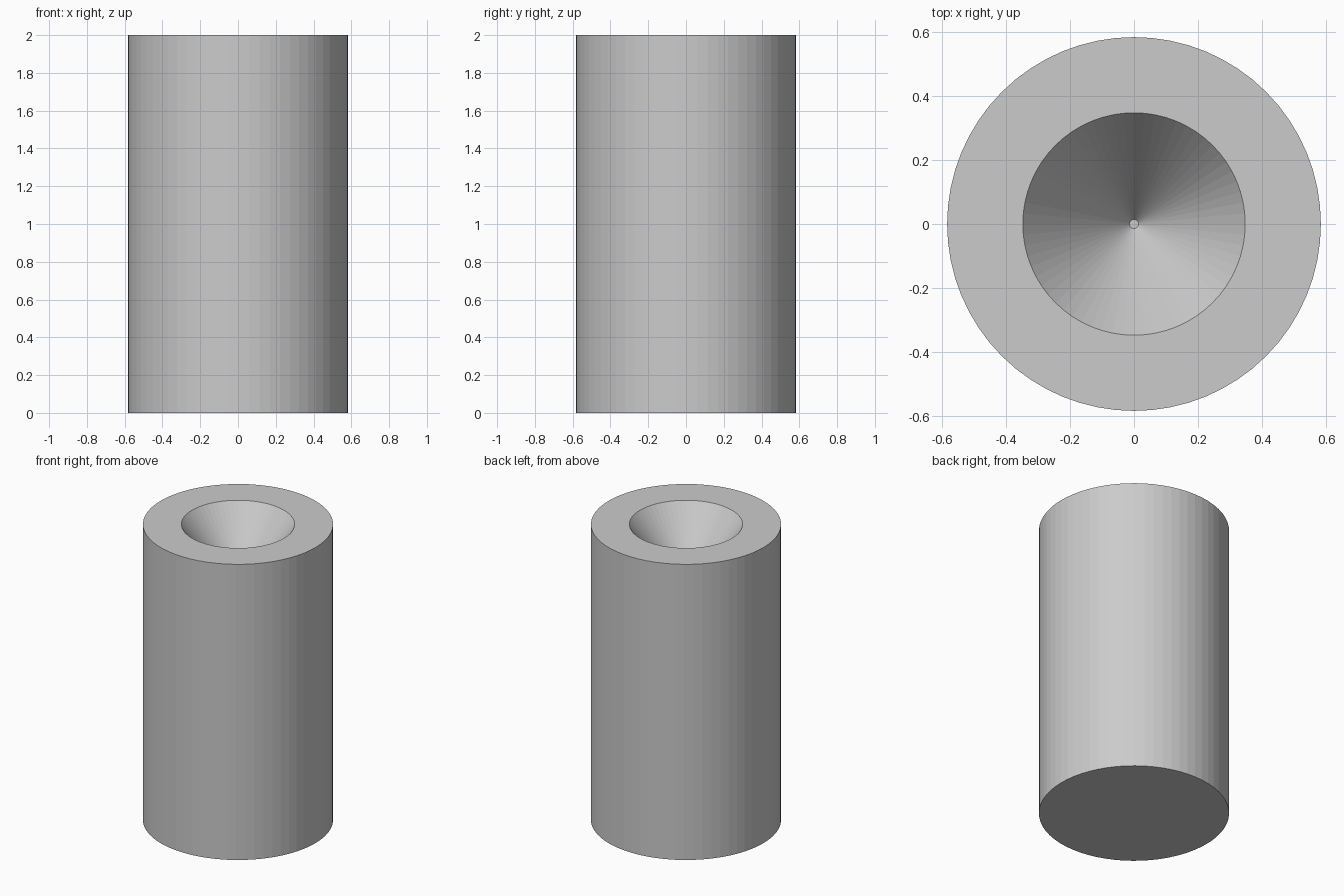
import bpy, bmesh
from math import cos, sin, pi

if "Cube" in bpy.data.objects:
    bpy.data.objects.remove(bpy.data.objects["Cube"])

SEGMENTS = 64

# Profile (radius, height): outer wall, flat rim, conical recess with tiny flat tip
PROFILE = [(0.583, 0.0), (0.583, 2.0), (0.347, 2.0), (0.014, 1.57)]

bm = bmesh.new()
rings = [[bm.verts.new((r * cos(2 * pi * i / SEGMENTS), r * sin(2 * pi * i / SEGMENTS), z))
          for i in range(SEGMENTS)] for r, z in PROFILE]

# Walls between neighbouring rings
for low, high in zip(rings, rings[1:]):
    for i in range(SEGMENTS):
        j = (i + 1) % SEGMENTS
        bm.faces.new((low[i], low[j], high[j], high[i]))

# Closed underside and recess tip
bm.faces.new(rings[0][::-1])
bm.faces.new(rings[-1])
bmesh.ops.recalc_face_normals(bm, faces=bm.faces)

mesh = bpy.data.meshes.new("countersunk_cylinder")
bm.to_mesh(mesh)
bm.free()
cylinder = bpy.data.objects.new("countersunk_cylinder", mesh)
bpy.context.collection.objects.link(cylinder)
